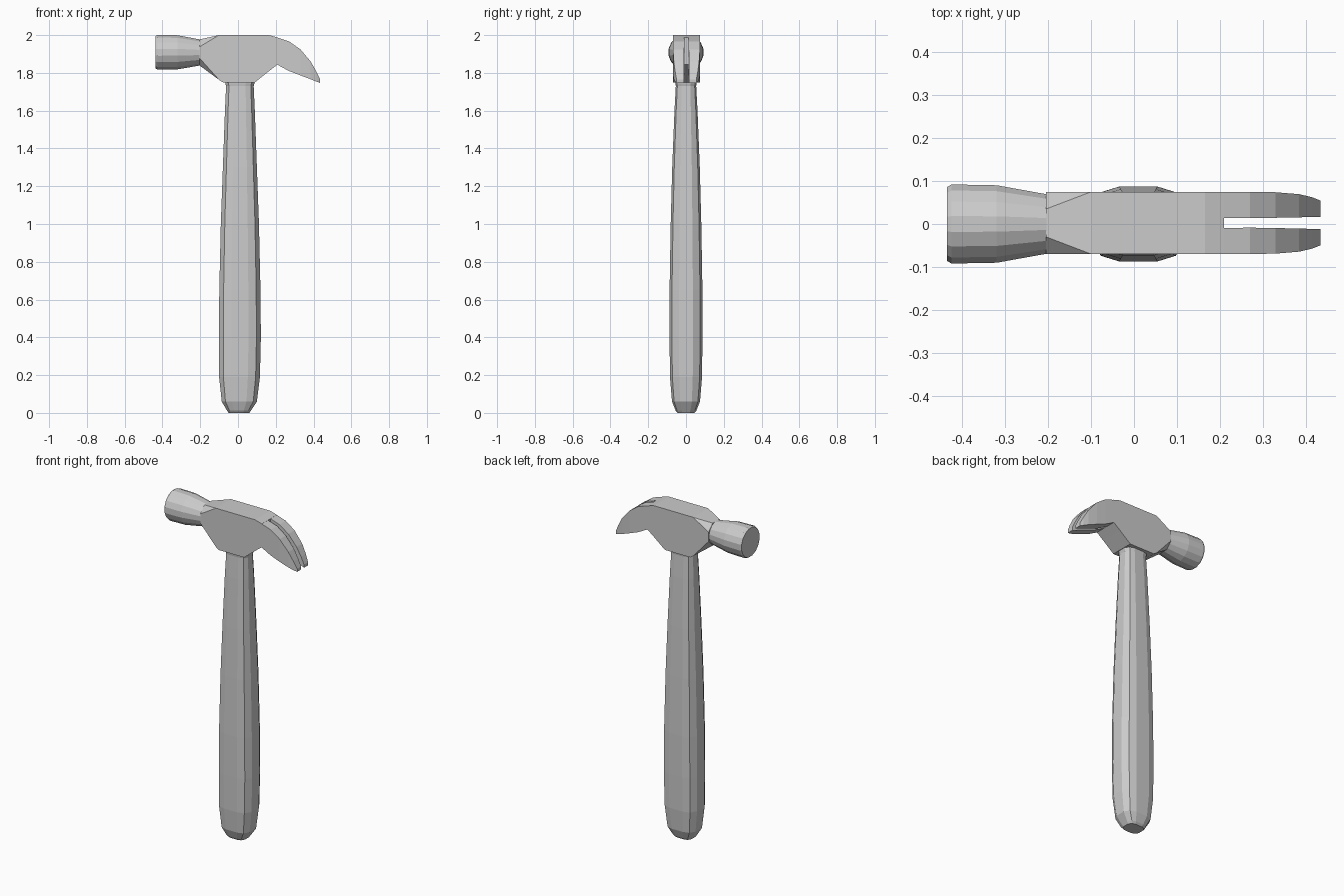
import bpy, bmesh, math

if "Cube" in bpy.data.objects:
    bpy.data.objects.remove(bpy.data.objects["Cube"])

YC = 0.0025  # side-to-side centre of the head


def loft(name, rings):
    """Skin a list of equal-length closed rings and cap both ends."""
    bm = bmesh.new()
    vs = [[bm.verts.new(p) for p in r] for r in rings]
    n = len(rings[0])
    for a, b in zip(vs, vs[1:]):
        for i in range(n):
            j = (i + 1) % n
            bm.faces.new((a[i], a[j], b[j], b[i]))
    bm.faces.new(vs[0])
    bm.faces.new(vs[-1])
    bmesh.ops.remove_doubles(bm, verts=bm.verts, dist=0.0005)
    bmesh.ops.recalc_face_normals(bm, faces=bm.faces)
    me = bpy.data.meshes.new(name)
    bm.to_mesh(me)
    bm.free()
    ob = bpy.data.objects.new(name, me)
    bpy.context.collection.objects.link(ob)
    return ob


# Handle: twelve-sided flattened section, (z, centre x, half x, half y)
quarter = [(1, .42), (.79, .85), (.41, 1)]
section = (quarter + [(-x, y) for x, y in reversed(quarter)]
           + [(-x, -y) for x, y in quarter]
           + [(x, -y) for x, y in reversed(quarter)])
handle = [(0, .005, .055, .045), (.012, .005, .063, .055), (.06, .007, .093, .074),
          (.19, .008, .108, .085), (.40, .01, .111, .087), (.65, .01, .109, .087),
          (1.0, .01, .101, .081), (1.3, .01, .090, .073), (1.6, .01, .079, .061),
          (1.73, .01, .073, .054), (1.745, .01, .077, .056), (1.76, .01, .077, .056)]
loft("handle", [[(cx + hx * u, hy * v, z) for u, v in section]
                for z, cx, hx, hy in handle])


# Head body: rectangle with cut corners, (x, bottom, top, cut)
def cut_rect(x, lo, hi, c):
    w, m = 0.0725, c
    pts = [(w, lo + m), (w, hi - m), (w - m, hi), (m - w, hi),
           (-w, hi - m), (-w, lo + m), (m - w, lo), (w - m, lo)]
    return [(x, YC + y, z) for y, z in pts]


loft("head_body", [cut_rect(*r) for r in [
    (-.205, 1.84, 1.977, .040), (-.10, 1.763, 2.0, 0), (-.08, 1.75, 2.0, 0),
    (.09, 1.75, 2.0, 0), (.165, 1.81, 2.0, 0), (.21, 1.845, 1.987, 0)]])

# Striking end: round neck flaring to the face, (x, centre z, radius)
loft("striking_end", [
    [(x, r * math.cos(math.tau * (i + .5) / 16), z + r * math.sin(math.tau * (i + .5) / 16))
     for i in range(16)]
    for x, z, r in [(-.2, 1.908, .070), (-.32, 1.909, .092),
                    (-.425, 1.909, .094), (-.436, 1.909, .088)]])

# Claws: two curved prongs, (x, bottom, top, inner y, outer y)
claw = [(.205, 1.845, 1.988, .012, .0725), (.27, 1.81, 1.967, .011, .0725),
        (.33, 1.787, 1.925, .012, .0715), (.385, 1.766, 1.86, .013, .067),
        (.415, 1.754, 1.807, .014, .060), (.435, 1.747, 1.765, .014, .052)]
for name, s in (("claw_back", 1), ("claw_front", -1)):
    loft(name, [[(x, YC + s * a, lo), (x, YC + s * b, lo),
                 (x, YC + s * b, hi), (x, YC + s * a, hi)]
                for x, lo, hi, a, b in claw])
